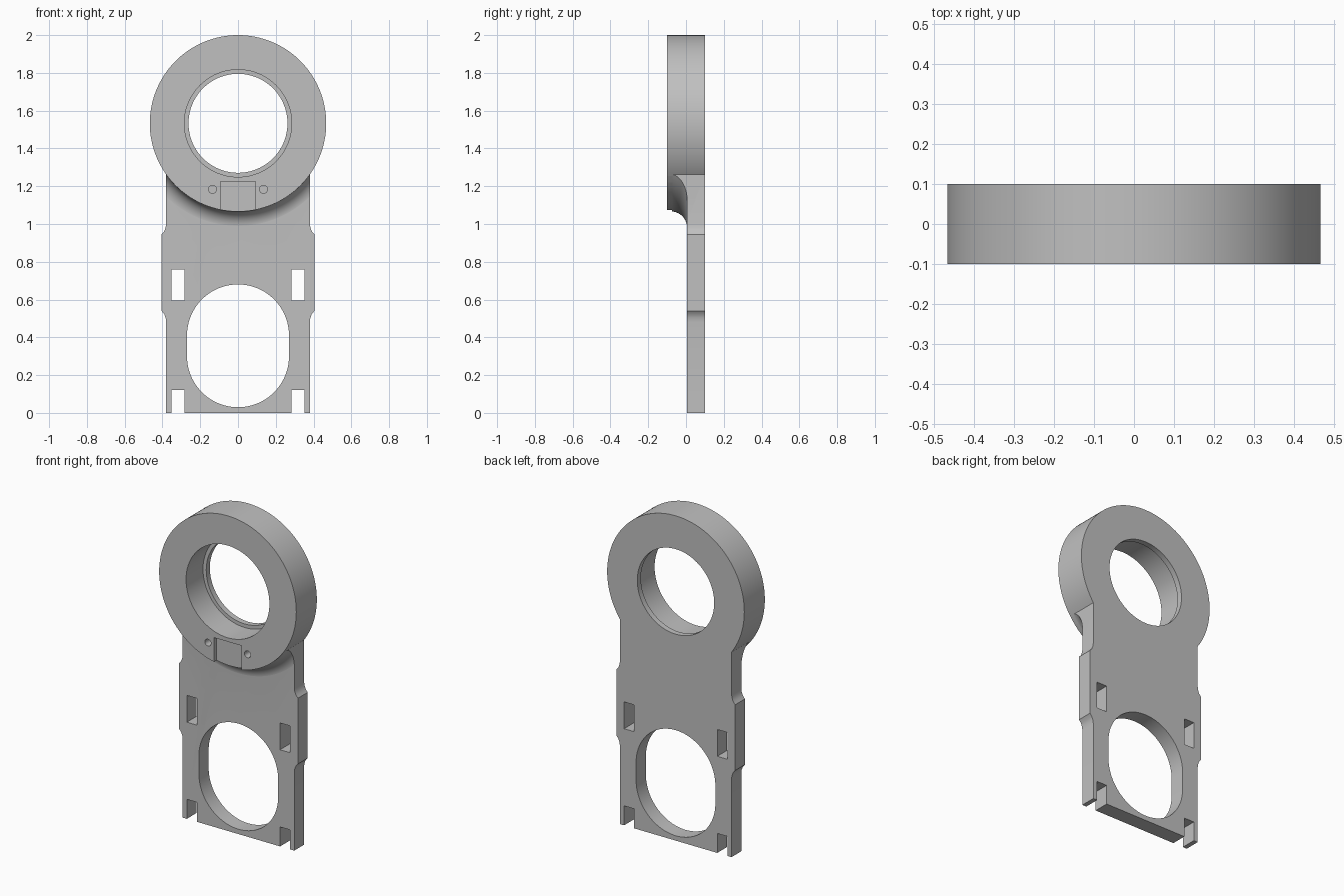
import bpy, bmesh
from math import sin, cos, pi

cube = bpy.data.objects.get("Cube")
if cube:
    bpy.data.objects.remove(cube, do_unlink=True)

grey = bpy.data.materials.new("plain grey")
grey.use_nodes = True
grey.diffuse_color = (0.53, 0.53, 0.53, 1)
grey.node_tree.nodes["Principled BSDF"].inputs["Base Color"].default_value = (0.53, 0.53, 0.53, 1)

RING_Z, RING_R = 1.533, 0.467
BACK, FRONT, PLATE_FRONT = 0.1, -0.1, 0.005
HALF, WIDE = 0.38, 0.405


def finish(bm, name):
    bmesh.ops.recalc_face_normals(bm, faces=bm.faces)
    mesh = bpy.data.meshes.new(name)
    bm.to_mesh(mesh)
    bm.free()
    mesh.materials.append(grey)
    obj = bpy.data.objects.new(name, mesh)
    bpy.context.collection.objects.link(obj)
    return obj


def prism(name, outline, y0, y1):
    """Solid made from an (x, z) outline, running from y0 to y1."""
    bm = bmesh.new()
    face = bm.faces.new([bm.verts.new((x, y0, z)) for x, z in outline])
    out = bmesh.ops.extrude_face_region(bm, geom=[face])
    verts = [g for g in out["geom"] if isinstance(g, bmesh.types.BMVert)]
    bmesh.ops.translate(bm, verts=verts, vec=(0, y1 - y0, 0))
    return finish(bm, name)


def lathe(name, profile, cz, n=128):
    """Closed (radius, y) profile turned about the y axis at height cz."""
    bm = bmesh.new()
    rows = [[bm.verts.new((r * cos(2 * pi * i / n), y, cz + r * sin(2 * pi * i / n)))
             for r, y in profile] for i in range(n)]
    m = len(profile)
    for i in range(n):
        a, b = rows[i], rows[(i + 1) % n]
        for j in range(m):
            k = (j + 1) % m
            bm.faces.new((a[j], a[k], b[k], b[j]))
    return finish(bm, name)


def arc(cx, cz, r, start, end, n):
    return [(cx + r * cos(start + (end - start) * i / n),
             cz + r * sin(start + (end - start) * i / n)) for i in range(n + 1)]


def circle(cx, cz, r, n):
    return arc(cx, cz, r, 0, 2 * pi, n)[:-1]


def rect(x0, x1, z0, z1):
    return [(x0, z0), (x1, z0), (x1, z1), (x0, z1)]


def combine(target, tool, operation):
    mod = target.modifiers.new(operation.lower(), "BOOLEAN")
    mod.operation = operation
    mod.solver = "EXACT"
    mod.object = tool
    bpy.context.view_layer.objects.active = target
    bpy.ops.object.modifier_apply(modifier=mod.name)
    bpy.data.objects.remove(tool, do_unlink=True)


# Flat plate with widened shoulders and bottom notches
flare = [(HALF, 0.48), (0.383, 0.503), (0.391, 0.524), (WIDE, 0.54),
         (WIDE, 0.945), (0.391, 0.961), (0.383, 0.982), (HALF, 1.005)]
side = [(0.283, 0), (0.283, 0.12), (0.352, 0.12), (0.352, 0), (HALF, 0)] + flare + [(HALF, 1.4)]
plate = prism("plate", side + [(-x, z) for x, z in reversed(side)], PLATE_FRONT, BACK)

# Large rounded opening and the two slots
opening = arc(0, 0.41, 0.27, 0, pi, 48) + arc(0, 0.30, 0.27, pi, 2 * pi, 48)
combine(plate, prism("opening", opening, -0.2, 0.2), "DIFFERENCE")
for s in (-1, 1):
    slot = prism("slot", rect(s * 0.283, s * 0.352, 0.595, 0.76), -0.2, 0.2)
    combine(plate, slot, "DIFFERENCE")

# Concave blend between ring and plate, trimmed to the plate width
curve = arc(0.552, -0.08, 0.0855, pi, pi / 2, 14)
blend = lathe("blend", [(0.4, 0.05), (0.4, -0.08)] + curve + [(0.552, 0.05)], RING_Z)
combine(blend, prism("trim", rect(-HALF, HALF, 0.9, 1.45), -0.2, 0.2), "INTERSECT")

# Ring body joined with plate and blend
body = prism("ring_bracket", circle(0, RING_Z, RING_R, 128), FRONT, BACK)
combine(body, plate, "UNION")
combine(body, blend, "UNION")

# Stepped bore leaving a thin lip at the back
combine(body, prism("bore", circle(0, RING_Z, 0.284, 96), -0.2, 0.065), "DIFFERENCE")
combine(body, prism("lip_hole", circle(0, RING_Z, 0.262, 96), 0, 0.2), "DIFFERENCE")

# Shallow front recess and the two pin holes
combine(body, prism("recess", rect(-0.093, 0.093, 1.0, 1.225), -0.2, -0.075), "DIFFERENCE")
for s in (-1, 1):
    combine(body, prism("pin_hole", circle(s * 0.135, 1.183, 0.021, 24), -0.2, -0.04), "DIFFERENCE")

# Smooth round walls, keep edges sharp
bpy.ops.object.select_all(action="DESELECT")
body.select_set(True)
bpy.context.view_layer.objects.active = body
bpy.ops.object.shade_smooth_by_angle(angle=0.5)
